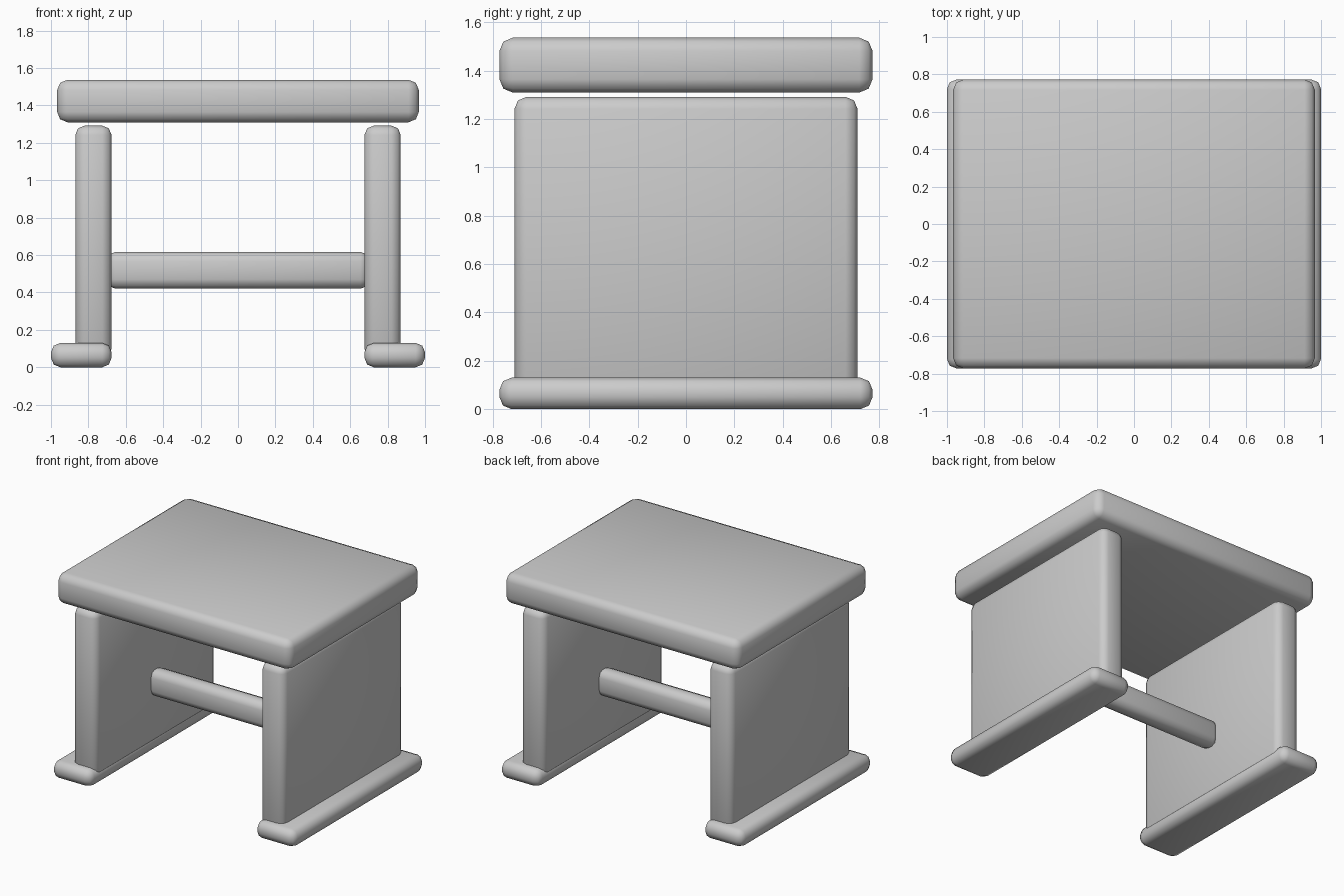
import bpy

if "Cube" in bpy.data.objects:
    bpy.data.objects.remove(bpy.data.objects["Cube"])


def rounded_box(name, lo, hi, bevel, segments=2):
    """Box between two corners with softly rounded edges."""
    bpy.ops.mesh.primitive_cube_add(
        size=1, location=[(a + b) / 2 for a, b in zip(lo, hi)])
    ob = bpy.context.object
    ob.name = name
    ob.scale = [b - a for a, b in zip(lo, hi)]
    bpy.ops.object.transform_apply(location=False, rotation=False, scale=True)
    mod = ob.modifiers.new("round_edges", "BEVEL")
    mod.width = bevel
    mod.segments = segments
    mod.limit_method = 'NONE'
    bpy.ops.object.shade_smooth()
    return ob


# Seat slab, floating just above the side panels
rounded_box("seat", (-0.967, -0.772, 1.31), (0.967, 0.772, 1.537), 0.055)

# Side panels and their feet
for side, s in (("left", -1), ("right", 1)):
    def span(a, b):
        return sorted((s * a, s * b))
    x0, x1 = span(0.676, 0.87)
    rounded_box(side + "_panel", (x0, -0.71, 0.05), (x1, 0.71, 1.292), 0.05)
    x0, x1 = span(0.676, 1.0)
    rounded_box(side + "_foot", (x0, -0.772, 0.0), (x1, 0.772, 0.13), 0.05)

# Stretcher bar between the panels
rounded_box("stretcher", (-0.705, -0.065, 0.42), (0.705, 0.065, 0.617), 0.05)
